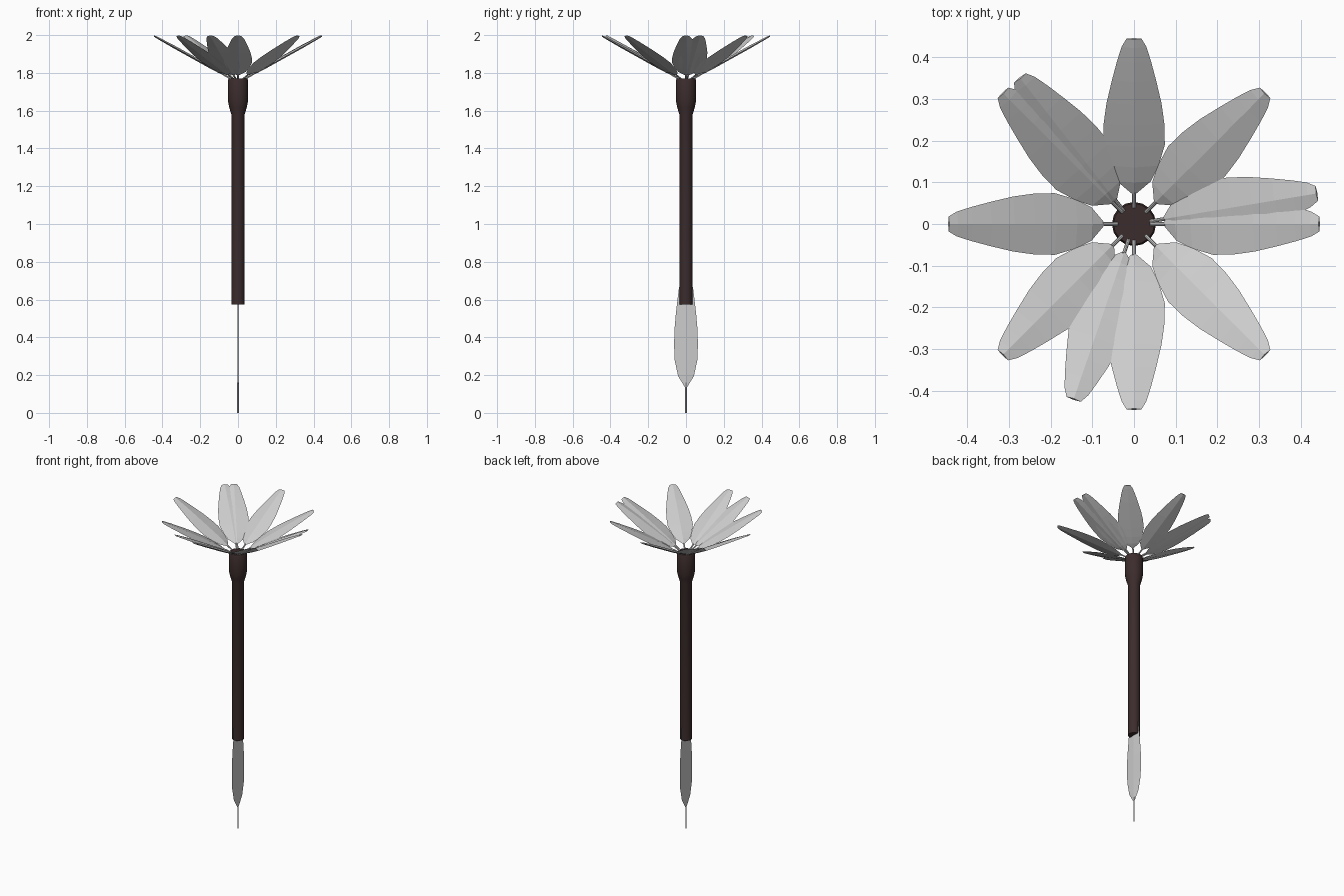
import bpy, bmesh, math
from mathutils import Matrix, Vector

if "Cube" in bpy.data.objects:
    bpy.data.objects.remove(bpy.data.objects["Cube"])


def material(name, rgb):
    m = bpy.data.materials.new(name)
    m.diffuse_color = (*rgb, 1)
    m.use_nodes = True
    m.node_tree.nodes["Principled BSDF"].inputs["Base Color"].default_value = m.diffuse_color
    return m


silver = material("pale_silver", (0.60, 0.60, 0.60))
brown = material("dark_brown", (0.045, 0.025, 0.025))


def finish(name, bm, mat, matrix=Matrix()):
    bmesh.ops.recalc_face_normals(bm, faces=bm.faces)
    me = bpy.data.meshes.new(name)
    bm.to_mesh(me)
    bm.free()
    me.materials.append(mat)
    ob = bpy.data.objects.new(name, me)
    ob.matrix_world = matrix
    bpy.context.collection.objects.link(ob)
    return ob


def blade(name, outline, top, bottom, matrix):
    """Ridged blade along +x; outline holds (distance, half width)."""
    bm = bmesh.new()
    widest = max(w for _, w in outline)
    rings = []
    for s, w in outline:
        k = min(1, 0.25 + w / widest)
        rings.append([bm.verts.new(p) for p in
                      ((s, -w, 0), (s, 0, top * k), (s, w, 0), (s, 0, -bottom * k))])
    for a, b in zip(rings, rings[1:]):
        for i in range(4):
            j = (i + 1) % 4
            bm.faces.new((a[i], a[j], b[j], b[i]))
    bm.faces.new(rings[0])
    bm.faces.new(rings[-1])
    return finish(name, bm, silver, matrix)


def lathe(name, profile, sides, mat, matrix=Matrix()):
    """Closed solid of rings; profile holds (radius, height)."""
    bm = bmesh.new()
    rings = [[bm.verts.new((r * math.cos(2 * math.pi * i / sides),
                            r * math.sin(2 * math.pi * i / sides), z))
              for i in range(sides)] for r, z in profile]
    for a, b in zip(rings, rings[1:]):
        for i in range(sides):
            j = (i + 1) % sides
            bm.faces.new((a[i], a[j], b[j], b[i]))
    bm.faces.new(rings[0])
    bm.faces.new(rings[-1])
    return finish(name, bm, mat, matrix)


# handle with flared head
handle = lathe("handle", [(0.035, 0.575), (0.035, 1.58), (0.046, 1.615), (0.053, 1.65),
                          (0.053, 1.762), (0.049, 1.77)], 16, brown)
bpy.context.view_layer.objects.active = handle
handle.select_set(True)
bpy.ops.object.shade_smooth_by_angle(angle=math.radians(30))

# lower leaf and its thin spike
leaf = [(0.13, 0.002), (0.195, 0.042), (0.28, 0.060), (0.36, 0.063), (0.44, 0.061),
        (0.52, 0.054), (0.60, 0.045), (0.665, 0.037), (0.685, 0.022)]
up = Matrix.Rotation(-math.pi / 2, 4, 'Y')
leaf_matrix = Matrix.Rotation(math.pi / 2, 4, 'Z') @ up
blade("lower_leaf", leaf, 0.003, 0.003, Matrix.Rotation(math.pi / 2, 4, 'Z') @ leaf_matrix)
lathe("spike", [(0.004, 0), (0.004, 0.16)], 8, silver)

# petals with stalks: eight even ones and three extras
tilt = math.atan(0.555)
stretch = 1 / math.cos(tilt)
petal = [(0.070, 0.002), (0.102, 0.040), (0.140, 0.059), (0.190, 0.074), (0.240, 0.073),
         (0.290, 0.066), (0.345, 0.053), (0.390, 0.041), (0.425, 0.030), (0.445, 0.018)]
petal = [(s * stretch, w) for s, w in petal]
angles = [45 * i for i in range(8)] + [9.5, 128, 251]
for n, a in enumerate(angles, 1):
    base = (Matrix.Translation((0, 0, 1.748)) @ Matrix.Rotation(math.radians(a), 4, 'Z')
            @ Matrix.Rotation(-tilt, 4, 'Y'))
    blade(f"petal_{n}", petal, 0.009, 0.006, base)
    lathe(f"petal_stalk_{n}", [(0.0045, 0.04 * stretch), (0.0045, 0.075 * stretch)], 8, silver,
          base @ Matrix.Rotation(math.pi / 2, 4, 'Y'))
